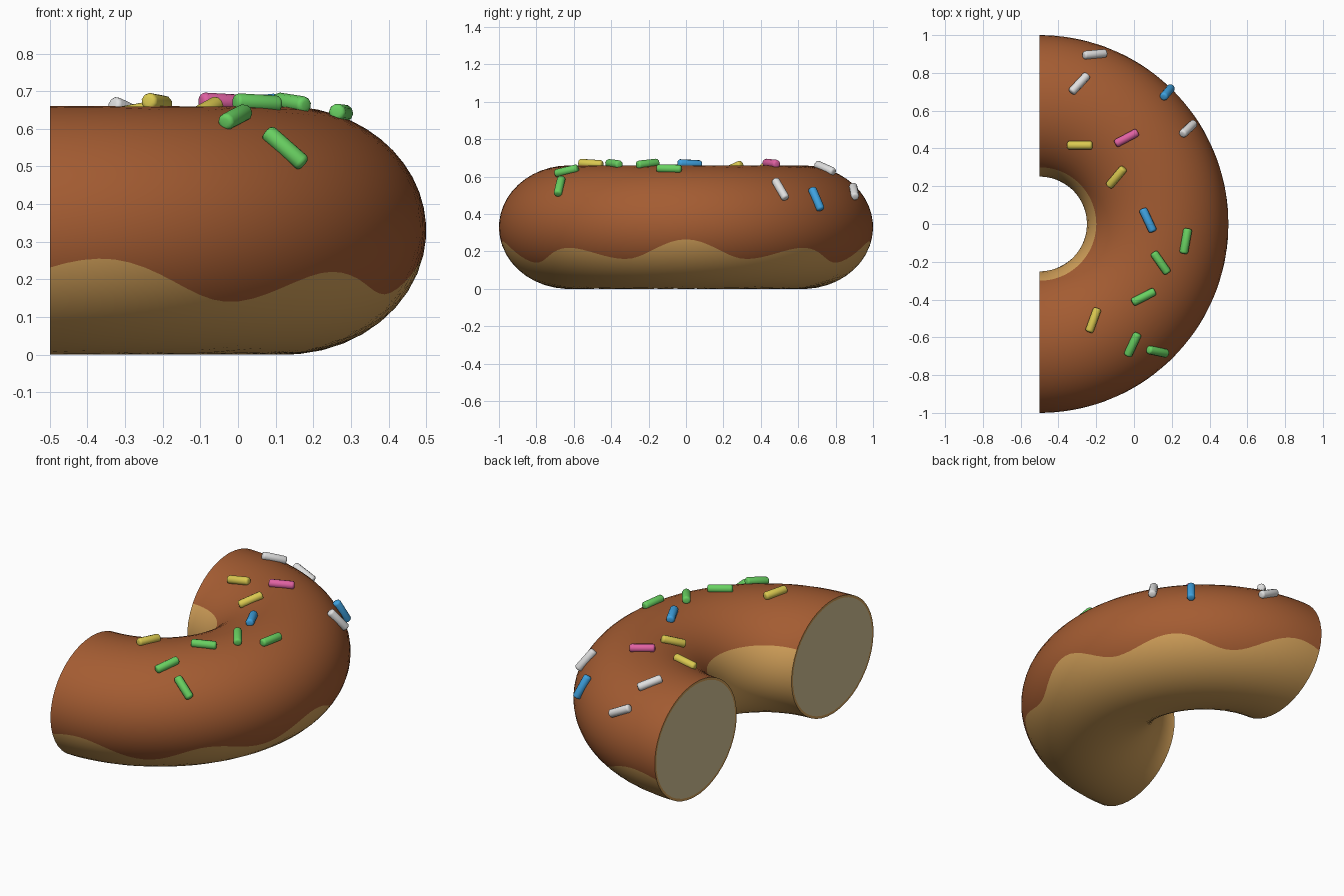
import bpy, bmesh
from math import pi, radians, degrees, sin, cos, asin, sqrt, hypot
from mathutils import Vector, Matrix

cube = bpy.data.objects.get("Cube")
if cube:
    bpy.data.objects.remove(cube, do_unlink=True)

CENTRE_X, RING_R = -0.5, 0.625      # ring axis and main radius
TUBE_A, TUBE_B = 0.375, 0.33        # tube half width and half height


def material(name, colour):
    mat = bpy.data.materials.new(name)
    mat.use_nodes = True
    mat.diffuse_color = (*colour, 1)
    bsdf = mat.node_tree.nodes["Principled BSDF"]
    bsdf.inputs["Base Color"].default_value = (*colour, 1)
    bsdf.inputs["Roughness"].default_value = 0.6
    return mat


dough = material("dough", (0.64, 0.35, 0.10))
glaze = material("chocolate glaze", (0.37, 0.107, 0.032))
crumb = material("crumb", (0.66, 0.55, 0.31))
candy = {
    "white": material("white candy", (0.74, 0.74, 0.74)),
    "yellow": material("yellow candy", (0.70, 0.58, 0.08)),
    "green": material("green candy", (0.14, 0.63, 0.12)),
    "blue": material("blue candy", (0.05, 0.36, 0.74)),
    "pink": material("pink candy", (0.74, 0.12, 0.36)),
}


def finish(bm, name, mats, angle):
    bmesh.ops.recalc_face_normals(bm, faces=bm.faces)
    mesh = bpy.data.meshes.new(name)
    bm.to_mesh(mesh)
    bm.free()
    for mat in mats:
        mesh.materials.append(mat)
    obj = bpy.data.objects.new(name, mesh)
    bpy.context.collection.objects.link(obj)
    bpy.ops.object.select_all(action="DESELECT")
    obj.select_set(True)
    bpy.context.view_layer.objects.active = obj
    bpy.ops.object.shade_smooth_by_angle(angle=radians(angle))
    return obj


# Wavy lower edge of the glaze: (degrees round the ring, height), same both ways
WAVE = [(0, .265), (20, .16), (40, .22), (59, .14), (82, .255), (106, .16)]


def glaze_height(phi):
    d = abs(degrees(phi))
    for (a, za), (b, zb) in zip(WAVE, WAVE[1:]):
        if d <= b:
            return za + (zb - za) * (1 - cos(pi * (d - a) / (b - a))) / 2


# Half ring: each section runs from the inner glaze edge, under, and over the top
COLUMNS, HALF = 72, 22
INNER = radians(150)
bm = bmesh.new()
rings = []
for i in range(COLUMNS + 1):
    phi = -pi / 2 + pi * i / COLUMNS
    outer = 2 * pi + asin((glaze_height(phi) - TUBE_B) / TUBE_B)
    ring = []
    for j in range(2 * HALF):
        if j < HALF:
            t = INNER + (outer - INNER) * j / HALF
        else:
            t = outer + (INNER + 2 * pi - outer) * (j - HALF) / HALF
        r = RING_R + TUBE_A * cos(t)
        ring.append(bm.verts.new((CENTRE_X + r * cos(phi), r * sin(phi),
                                  TUBE_B + TUBE_B * sin(t))))
    rings.append(ring)
for a, b in zip(rings, rings[1:]):
    for j in range(2 * HALF):
        k = (j + 1) % (2 * HALF)
        face = bm.faces.new((a[j], a[k], b[k], b[j]))
        face.material_index = 0 if j < HALF else 1

# Cut ends: thin crust rim round the crumb
caps = [bm.faces.new(rings[0]), bm.faces.new(rings[-1])]
bmesh.ops.recalc_face_normals(bm, faces=bm.faces)
bmesh.ops.inset_individual(bm, faces=caps, thickness=0.014)
for cap in caps:
    cap.material_index = 2
finish(bm, "half_doughnut", [dough, glaze, crumb], 50)

# Sprinkles: colour, x, y, heading in degrees seen from above
SPRINKLES = [
    ("white", -.21, .89, 5), ("white", -.29, .74, 47),
    ("blue", .17, .69, 50), ("white", .28, .50, 43),
    ("yellow", -.285, .42, 0), ("pink", -.04, .455, 28),
    ("yellow", -.09, .25, 50), ("blue", .075, .02, -65),
    ("green", .27, -.09, 80), ("green", .14, -.205, -55),
    ("green", .05, -.385, 27), ("yellow", -.215, -.51, 70),
    ("green", -.01, -.635, 65), ("green", .12, -.67, -12),
]


def add_sprinkle(number, colour, x, y, heading):
    # Surface point and normal on the upper side of the ring
    r = hypot(x - CENTRE_X, y)
    off = (r - RING_R) / TUBE_A
    up = sqrt(1 - off * off)
    radial = Vector(((x - CENTRE_X) / r, y / r, 0))
    normal = (radial * off / TUBE_A + Vector((0, 0, up / TUBE_B))).normalized()
    # Lie along the surface in the given heading
    along = Vector((cos(radians(heading)), sin(radians(heading)), 0))
    along.z = -along.dot(normal) / normal.z
    along.normalize()
    side = normal.cross(along)
    place = Matrix((side, normal, along)).transposed().to_4x4()
    place.translation = Vector((x, y, TUBE_B + TUBE_B * up)) + normal * 0.011

    bm = bmesh.new()
    bmesh.ops.create_cone(bm, cap_ends=True, segments=10, radius1=0.023,
                          radius2=0.023, depth=0.135)
    rims = [e for e in bm.edges if abs(e.verts[0].co.z - e.verts[1].co.z) < 0.001]
    bmesh.ops.bevel(bm, geom=rims, offset=0.012, segments=3, profile=0.5,
                    affect="EDGES")
    bm.transform(place)
    finish(bm, f"{colour}_sprinkle_{number}", [candy[colour]], 60)


for n, sprinkle in enumerate(SPRINKLES, 1):
    add_sprinkle(n, *sprinkle)
